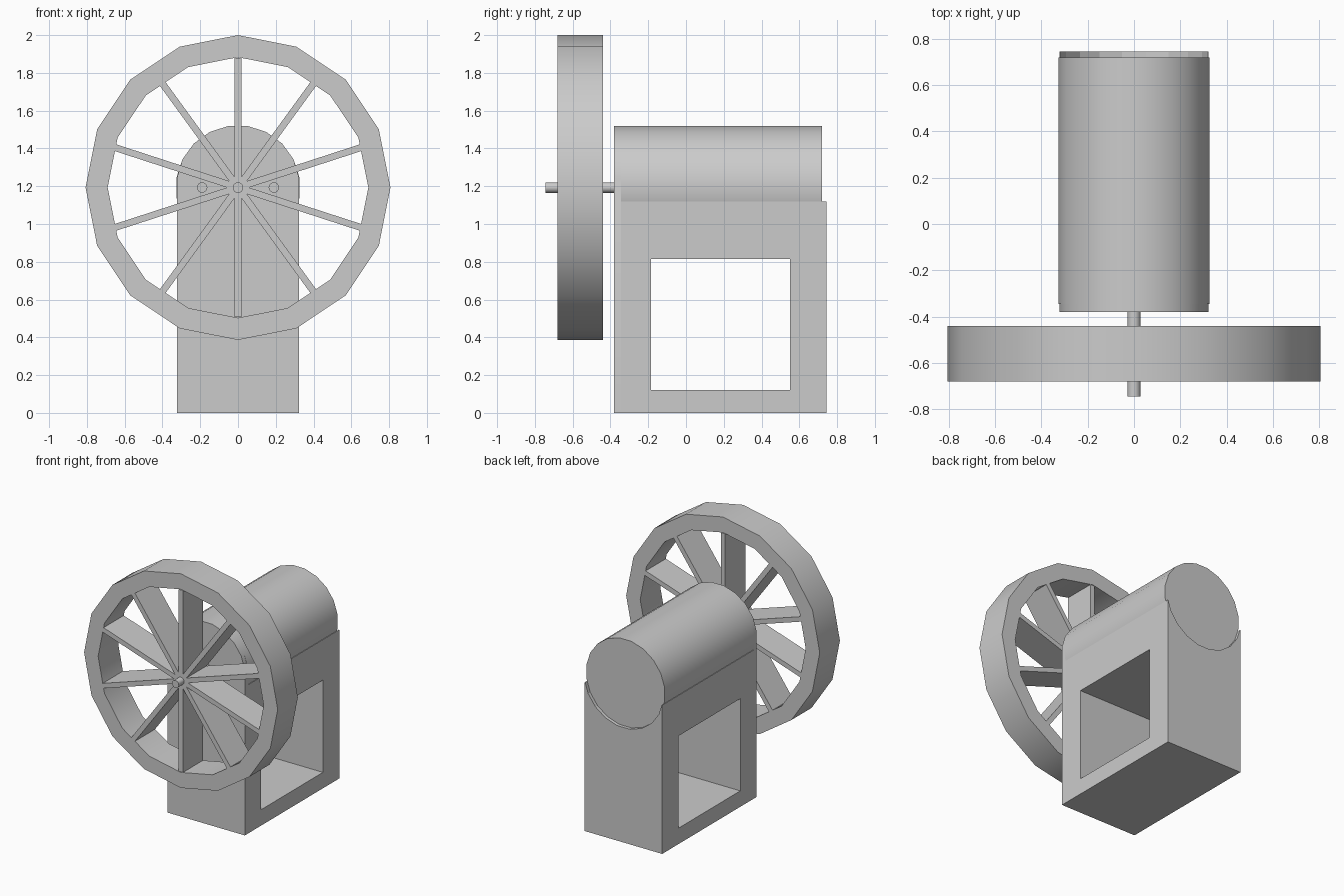
import bpy, bmesh
from math import sin, cos, pi, radians
from mathutils import Matrix, Vector

if "Cube" in bpy.data.objects:
    bpy.data.objects.remove(bpy.data.objects["Cube"])

AXIS_Z = 1.193
FRONT, PLATE_BACK, BACK = -0.38, -0.345, 0.745
HALF = 0.323

grey = bpy.data.materials.new("plain_grey")
grey.use_nodes = True
colour = (0.6, 0.6, 0.6, 1)
grey.diffuse_color = colour
grey.node_tree.nodes["Principled BSDF"].inputs["Base Color"].default_value = colour


def finish(name, bm):
    bmesh.ops.recalc_face_normals(bm, faces=bm.faces)
    mesh = bpy.data.meshes.new(name)
    bm.to_mesh(mesh)
    bm.free()
    mesh.materials.append(grey)
    ob = bpy.data.objects.new(name, mesh)
    bpy.context.collection.objects.link(ob)
    return ob


def prism(name, points, y0, y1):
    """Extrude an outline in x, z along y."""
    bm = bmesh.new()
    face = bm.faces.new([bm.verts.new((x, y0, z)) for x, z in points])
    out = bmesh.ops.extrude_face_region(bm, geom=[face])
    moved = [v for v in out["geom"] if isinstance(v, bmesh.types.BMVert)]
    bmesh.ops.translate(bm, vec=(0, y1 - y0, 0), verts=moved)
    return finish(name, bm)


def ring(radius, sides, offset=0.0, x=0.0):
    """Polygon around the axle line; offset is in steps."""
    angles = [2 * pi * (i + offset) / sides for i in range(sides)]
    return [(x + radius * sin(a), AXIS_Z + radius * cos(a)) for a in angles]


def rect(x, z0, z1):
    return [(-x, z0), (x, z0), (x, z1), (-x, z1)]


def activate(ob):
    bpy.ops.object.select_all(action="DESELECT")
    ob.select_set(True)
    bpy.context.view_layer.objects.active = ob


def combine(target, tool, operation):
    """Apply a boolean and discard the tool."""
    tool.hide_render = True
    activate(target)
    mod = target.modifiers.new("boolean", "BOOLEAN")
    mod.operation, mod.object, mod.solver = operation, tool, "EXACT"
    bpy.ops.object.modifier_apply(modifier=mod.name)
    bpy.data.objects.remove(tool)


def smooth(ob):
    activate(ob)
    bpy.ops.object.shade_smooth_by_angle(angle=radians(30))


# Stand with a cradle on top and a window through its sides
stand = prism("stand", rect(HALF, 0, 1.12), PLATE_BACK, BACK)
cradle = prism("cradle_cutter", ring(0.33, 20, 0.5), PLATE_BACK - 0.01, 1)
combine(stand, cradle, "DIFFERENCE")
window = prism("window_cutter", rect(0.6, 0.12, 0.815), -0.185, 0.55)
combine(stand, window, "DIFFERENCE")

# Arched front plate with two small round holes
arch = [p for p in ring(0.33, 20, 0.5) if p[1] > AXIS_Z + 0.1]
arch.sort()
outline = [(-HALF, 0), (-HALF, AXIS_Z + 0.052)] + arch + [(HALF, AXIS_Z + 0.052), (HALF, 0)]
plate = prism("front_plate", outline, FRONT, PLATE_BACK)
for x in (-0.19, 0.19):
    hole = prism("hole_cutter", ring(0.025, 16, 0, x), FRONT - 0.1, PLATE_BACK + 0.1)
    combine(plate, hole, "DIFFERENCE")
smooth(plate)

# Round drum lying in the cradle
smooth(prism("drum", ring(0.33, 20, 0.5), PLATE_BACK, 0.72))

# Wheel rim
rim = prism("wheel_rim", ring(0.807, 16), -0.68, -0.44)
bore = prism("bore_cutter", ring(0.69, 16), -1, 0)
combine(rim, bore, "DIFFERENCE")
smooth(rim)

# Ten broad, thin spokes meeting at the axle
bm = bmesh.new()
for i in range(10):
    turn = Matrix.Rotation(2 * pi * i / 10, 4, "Y")
    place = Matrix.Translation(Vector((0, -0.56, AXIS_Z))) @ turn
    size = Matrix.Diagonal((0.036, 0.24, 0.685, 1))
    bmesh.ops.create_cube(bm, size=1, matrix=place @ Matrix.Translation((0, 0, 0.3425)) @ size)
finish("wheel_spokes", bm)

# Axle
smooth(prism("axle", ring(0.028, 16), -0.745, PLATE_BACK))
